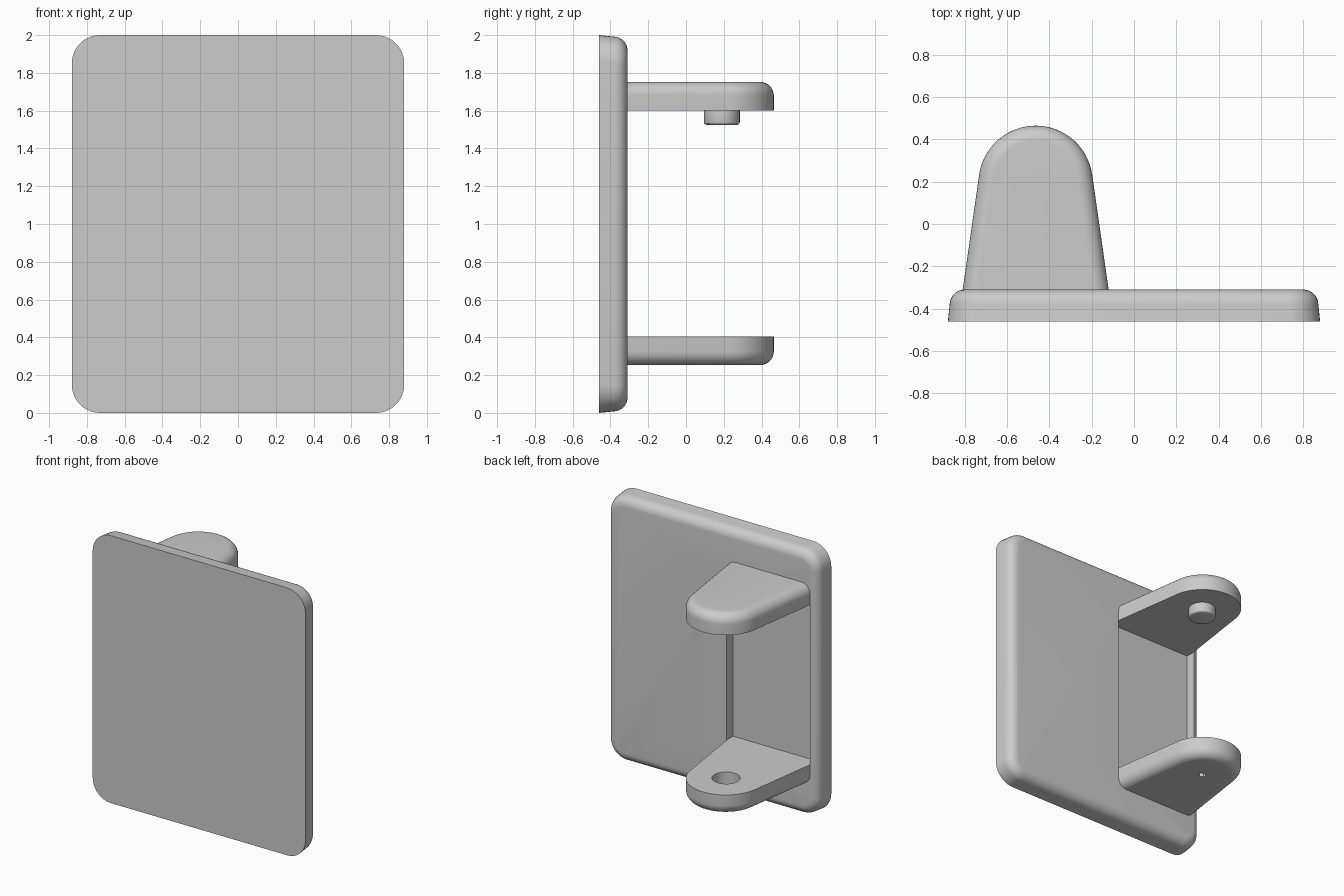
import bpy, bmesh
from math import sin, cos, pi, radians

if "Cube" in bpy.data.objects:
    bpy.data.objects.remove(bpy.data.objects["Cube"], do_unlink=True)

grey = bpy.data.materials.new("light grey")
grey.use_nodes = True
colour = (0.6, 0.6, 0.6, 1)
grey.diffuse_color = colour
grey.node_tree.nodes["Principled BSDF"].inputs["Base Color"].default_value = colour

PIVOT = (-0.465, 0.19)      # shared axis of the pin and its socket
BACK, FLOOR, FRONT = -0.31, -0.385, -0.46
ARM_LOW, ARM_HIGH = 0.405, 1.6
ROUND = 0.072               # edge rounding


def loft(name, rings):
    """Skin a stack of closed rings and cap both ends."""
    bm = bmesh.new()
    loops = [[bm.verts.new(p) for p in ring] for ring in rings]
    n = len(loops[0])
    for a, b in zip(loops, loops[1:]):
        for i in range(n):
            j = (i + 1) % n
            bm.faces.new((a[i], a[j], b[j], b[i]))
    bm.faces.new(loops[0])
    bm.faces.new(loops[-1])
    bmesh.ops.recalc_face_normals(bm, faces=bm.faces)
    mesh = bpy.data.meshes.new(name)
    bm.to_mesh(mesh)
    bm.free()
    mesh.materials.append(grey)
    obj = bpy.data.objects.new(name, mesh)
    bpy.context.collection.objects.link(obj)
    return obj


def rounding(steps=8):
    """Inset and rise of a quarter-round edge, from the wall to the flat."""
    for i in range(steps + 1):
        t = pi / 2 * i / steps
        yield ROUND * (1 - cos(t)), ROUND * sin(t)


def activate(obj):
    bpy.ops.object.select_all(action='DESELECT')
    obj.select_set(True)
    bpy.context.view_layer.objects.active = obj


def cut(obj, cutter):
    mod = obj.modifiers.new("cut", 'BOOLEAN')
    mod.operation, mod.solver, mod.object = 'DIFFERENCE', 'EXACT', cutter
    activate(obj)
    bpy.ops.object.modifier_apply(modifier=mod.name)
    bpy.data.objects.remove(cutter, do_unlink=True)


def cylinder(name, radius, z0, z1, sides):
    bpy.ops.mesh.primitive_cylinder_add(vertices=sides, radius=radius, depth=z1 - z0,
                                        location=(*PIVOT, (z0 + z1) / 2))
    obj = bpy.context.object
    obj.name = name
    obj.data.materials.append(grey)
    return obj


def plate_ring(y, inset):
    """Rounded rectangle, slightly drafted toward the back."""
    r, points = 0.15 - inset, []
    for k, (sx, sz) in enumerate(((1, 1), (-1, 1), (-1, -1), (1, -1))):
        for i in range(11):
            t = pi / 2 * (k + i / 10)
            points.append((sx * 0.73 + r * cos(t), y, 1 + sz * 0.85 + r * sin(t)))
    return points


def arm_ring(z, inset):
    """Tapered tongue with a round tip, rooted inside the plate."""
    cx, cy, r = PIVOT[0], 0.195, 0.27 - inset
    a, root, steps = radians(8.15), -0.4, 32
    half = (r - (root - cy) * sin(a)) / cos(a)
    points = [(cx + half, root, z)]
    for i in range(steps + 1):
        t = a + (pi - 2 * a) * i / steps
        points.append((cx + r * cos(t), cy + r * sin(t), z))
    return points + [(cx - half, root, z)]


def arm(name, inner, direction):
    wall = 0.152 - ROUND
    rings = [arm_ring(inner, 0)]
    rings += [arm_ring(inner + direction * (wall + rise), d) for d, rise in rounding()]
    return loft(name, rings)


# Back plate with the shallow recess between the arms
draft = 0.008
plate = loft("base_plate", [plate_ring(FRONT, 0)] +
             [plate_ring(BACK - ROUND + rise, draft + d) for d, rise in rounding()])
recess = loft("recess_cutter", [[(x, y, z) for x, z in
              ((-0.81, ARM_LOW), (-0.12, ARM_LOW), (-0.12, ARM_HIGH), (-0.81, ARM_HIGH))]
              for y in (FLOOR, 0)])
cut(plate, recess)

# Mirrored pair of hinge arms, sharp on their facing sides
upper = arm("upper_arm", ARM_HIGH, 1)
lower = arm("lower_arm", ARM_LOW, -1)

# Socket with a small drain hole in the lower arm
cut(lower, cylinder("socket_cutter", 0.096, ARM_LOW - 0.09, ARM_LOW + 0.1, 32))
cut(lower, cylinder("drain_cutter", 0.027, 0.1, ARM_LOW, 6))

# Pivot pin under the upper arm
pin = cylinder("pivot_pin", 0.095, 1.525, ARM_HIGH + 0.04, 32)
bevel = pin.modifiers.new("soft_edge", 'BEVEL')
bevel.width, bevel.segments, bevel.limit_method = 0.014, 3, 'ANGLE'
bevel.angle_limit = radians(40)
activate(pin)
bpy.ops.object.modifier_apply(modifier=bevel.name)

for obj in (plate, upper, lower, pin):
    activate(obj)
    bpy.ops.object.shade_smooth_by_angle(angle=radians(30))
